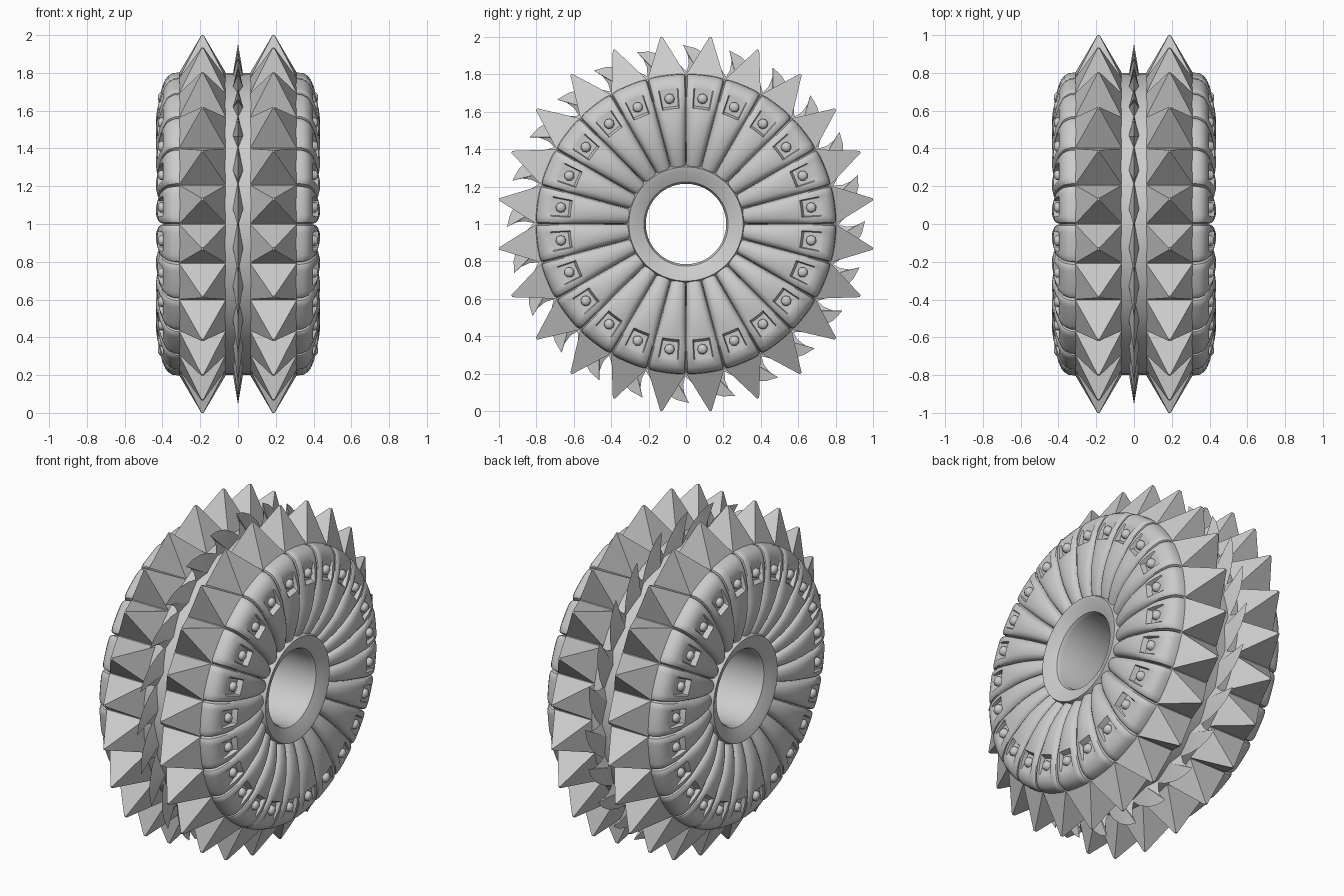
import bpy, math
from mathutils import Vector

if "Cube" in bpy.data.objects:
    bpy.data.objects.remove(bpy.data.objects["Cube"])

SEG = 24
STEP = 2 * math.pi / SEG

grey = bpy.data.materials.new("plain grey")
grey.use_nodes = True
grey.diffuse_color = (0.6, 0.6, 0.6, 1)
grey.node_tree.nodes["Principled BSDF"].inputs["Base Color"].default_value = (0.6, 0.6, 0.6, 1)


def polar(x, r, a, side=0.0):
    """Point on the wheel, whose axle runs along x; side is a tangential offset."""
    return Vector((x, r * math.cos(a) - side * math.sin(a), 1 + r * math.sin(a) + side * math.cos(a)))


def build(name, verts, faces, smooth=None, mirror=False):
    mesh = bpy.data.meshes.new(name)
    mesh.from_pydata(verts, [], faces)
    mesh.materials.append(grey)
    obj = bpy.data.objects.new(name, mesh)
    bpy.context.collection.objects.link(obj)
    bpy.ops.object.select_all(action='DESELECT')
    obj.select_set(True)
    bpy.context.view_layer.objects.active = obj
    bpy.ops.object.mode_set(mode='EDIT')
    bpy.ops.mesh.select_all(action='SELECT')
    bpy.ops.mesh.normals_make_consistent(inside=False)
    bpy.ops.object.mode_set(mode='OBJECT')
    if smooth:
        bpy.ops.object.shade_smooth_by_angle(angle=math.radians(smooth))
    if mirror:
        mod = obj.modifiers.new("mirror", 'MIRROR')
        mod.use_mirror_merge = False
    return obj


def grid_faces(rows, cols, wrap_rows=False):
    last = rows if wrap_rows else rows - 1
    return [(i * cols + j, i * cols + (j + 1) % cols,
             (i + 1) % rows * cols + (j + 1) % cols, (i + 1) % rows * cols + j)
            for i in range(last) for j in range(cols)]


def lathe(name, profile, count, smooth):
    verts = [polar(x, r, 2 * math.pi * j / count) for x, r in profile for j in range(count)]
    return build(name, verts, grid_faces(len(profile), count, True), smooth)


# Core: tread drum, sloping hub lips and open bore
half = [(0.31, 0.8), (0.33, 0.72), (0.35, 0.32), (0.395, 0.305), (0.39, 0.285), (0.36, 0.225), (0.34, 0.215)]
lathe("drum_and_hub", half + [(-x, r) for x, r in reversed(half)], 96, 35)

# Side discs: bulging petals with radial grooves and a square bolt recess each
PROFILE = [(0.30, 0.38), (0.34, 0.398), (0.40, 0.417), (0.46, 0.43), (0.52, 0.435), (0.57, 0.434),
           (0.62, 0.427), (0.632, 0.425), (0.68, 0.415), (0.725, 0.402), (0.735, 0.398),
           (0.765, 0.385), (0.785, 0.37), (0.80, 0.345), (0.803, 0.31)]
COLUMNS = [-1, -0.93, -0.84, -0.65, -0.56, -0.5, -0.2, 0.2, 0.5, 0.56, 0.65, 0.84, 0.93]
FLOOR = 0.397


def petal_point(r, x, t, k):
    edge = abs(t)
    groove = 0.035 if edge == 1 else 0.01 if edge > 0.9 else 0.003 if edge > 0.8 else 0
    bulge = 0.022 * t * t * max(0, min(1, (0.66 - r) / 0.1))
    x2 = x - groove - bulge
    if edge <= 0.5 and 0.63 < r < 0.73:
        x2 = min(x2, FLOOR)
    r2 = r - groove * 0.4 if r > 0.77 else r
    return polar(max(x2, 0.3), r2, (k + 0.5 + t / 2) * STEP)


verts = [petal_point(r, x, t, k) for r, x in PROFILE for k in range(SEG) for t in COLUMNS]
build("side_petals", verts, grid_faces(len(PROFILE), SEG * len(COLUMNS)), 32, True)

# Rounded bolts sitting in the recesses
verts, faces = [], []
for k in range(SEG):
    a, base = (k + 0.5) * STEP, len(verts)
    for x, size in ((FLOOR - 0.01, 0.029), (FLOOR + 0.016, 0.027), (FLOOR + 0.026, 0.014)):
        for j in range(8):
            b = j * math.tau / 8
            verts.append(polar(x, 0.675 + size * math.cos(b), a, size * math.sin(b)))
    faces += [tuple(base + i for i in f) for f in grid_faces(3, 8)]
    faces.append(tuple(base + 16 + j for j in range(8)))
build("bolts", verts, faces, 50, True)

# Two rows of blunt pyramid studs around the tread
verts, faces = [], []
for k in range(SEG):
    a, base = (k + 0.5) * STEP, len(verts)
    for r, wide, tall in ((0.76, 0.122, 0.099), (0.796, 0.122, 0.102), (1.0078, 0.006, 0.006)):
        for sx, sy in ((-1, -1), (1, -1), (1, 1), (-1, 1)):
            verts.append(polar(0.188 + sx * wide, r, a, sy * tall))
    faces += [tuple(base + i for i in f) for f in grid_faces(3, 4)]
    faces.append(tuple(base + 8 + j for j in range(4)))
build("pyramid_studs", verts, faces, None, True)

# Centre row of thin, forward-leaning saw teeth
OUTLINE = [(-17, 0.795), (-12, 0.86), (-7, 0.913), (-3, 0.942), (1, 0.957), (-0.5, 0.91), (-1, 0.86), (0, 0.795)]
verts, faces = [], []
for k in range(SEG):
    a, base, n = k * STEP, len(verts), len(OUTLINE)
    verts += [polar(0, r, a + math.radians(d)) for d, r in OUTLINE]
    verts += [polar(s * 0.028, 0.79, a - math.radians(6)) for s in (-1, 1)]
    for j in range(n):
        nxt = base + (j + 1) % n
        faces += [(base + j, nxt, base + n), (nxt, base + j, base + n + 1)]
build("saw_teeth", verts, faces, 25)
